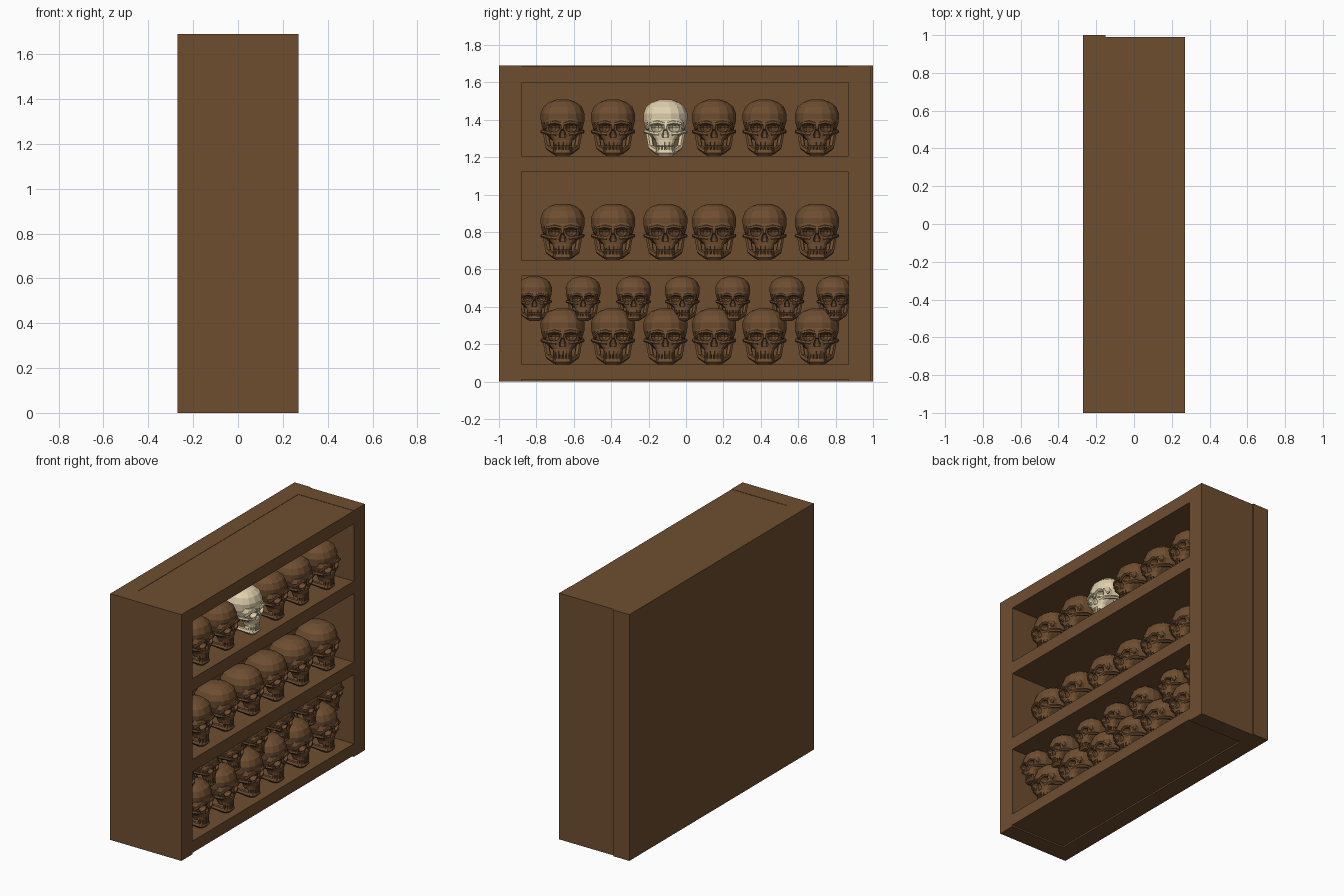
import bpy, bmesh, math
from mathutils import Matrix, Vector

if "Cube" in bpy.data.objects:
    bpy.data.objects.remove(bpy.data.objects["Cube"])


def material(name, rgb):
    m = bpy.data.materials.new(name)
    m.diffuse_color = (*rgb, 1)
    m.use_nodes = True
    m.node_tree.nodes["Principled BSDF"].inputs["Base Color"].default_value = m.diffuse_color
    return m


BROWN = material("brown wood", (0.156, 0.076, 0.030))
BONE = material("pale bone", (0.75, 0.64, 0.42))


def add_object(name, mesh):
    ob = bpy.data.objects.new(name, mesh)
    bpy.context.collection.objects.link(ob)
    return ob


def to_mesh(bm, name):
    bmesh.ops.recalc_face_normals(bm, faces=bm.faces)
    me = bpy.data.meshes.new(name)
    bm.to_mesh(me)
    bm.free()
    return me


def add_box(bm, lo, hi, turn=0):
    lo, hi = Vector(lo), Vector(hi)
    m = Matrix.Translation((lo + hi) / 2) @ Matrix.Rotation(turn, 4, 'Z') @ Matrix.Diagonal((*(hi - lo), 1))
    bmesh.ops.create_cube(bm, size=1, matrix=m)


def board(name, lo, hi):
    bm = bmesh.new()
    add_box(bm, lo, hi)
    me = to_mesh(bm, name)
    me.materials.append(BROWN)
    add_object(name, me)


def skin(bm, rings):
    """Bridge a stack of equal point rings and cap the ends."""
    vs = [[bm.verts.new(p) for p in r] for r in rings]
    n = len(vs[0])
    for a, b in zip(vs, vs[1:]):
        for i in range(n):
            j = (i + 1) % n
            bm.faces.new((a[i], a[j], b[j], b[i]))
    bm.faces.new(vs[0][::-1])
    bm.faces.new(vs[-1])


def loft(bm, sections, n, power):
    """Sections are (z, back x, front x, half width), as rounded rectangles."""
    rings = []
    for z, xb, xf, hw in sections:
        ring = []
        for i in range(n):
            a = math.tau * (i + 0.5) / n
            c, s = math.cos(a), math.sin(a)
            px = math.copysign(abs(c) ** (2 / power), c)
            py = math.copysign(abs(s) ** (2 / power), s)
            ring.append(((xb + xf) / 2 + px * (xf - xb) / 2, py * hw, z))
        rings.append(ring)
    skin(bm, rings)


def tube(bm, pts, r, n=6):
    pts = [Vector(p) for p in pts]
    rings = []
    for i, p in enumerate(pts):
        t = (pts[min(i + 1, len(pts) - 1)] - pts[max(i - 1, 0)]).normalized()
        u = t.cross(Vector((0.3, 0, 1))).normalized()
        v = t.cross(u)
        rings.append([p + r * (math.cos(math.tau * k / n) * u + math.sin(math.tau * k / n) * v)
                      for k in range(n)])
    skin(bm, rings)


def build_skull():
    # cranium
    bm = bmesh.new()
    loft(bm, [(.085, -.085, .03, .06), (.105, -.12, .06, .085), (.14, -.138, .10, .106),
              (.18, -.142, .121, .118), (.225, -.136, .123, .120), (.262, -.112, .108, .105),
              (.287, -.075, .078, .073), (.30, -.035, .035, .034)], 16, 2.3)
    head = add_object("cranium_helper", to_mesh(bm, "cranium"))
    # face block
    bm = bmesh.new()
    loft(bm, [(.055, .03, .114, .046), (.085, .02, .114, .055), (.11, 0, .117, .076),
              (.135, 0, .122, .091), (.17, 0, .127, .100), (.197, 0, .120, .092)], 16, 3.2)
    face = add_object("face_helper", to_mesh(bm, "face"))
    # eye sockets and nose opening
    bm = bmesh.new()
    for s in (1, -1):
        bmesh.ops.create_uvsphere(bm, u_segments=10, v_segments=6, radius=1,
                                  matrix=Matrix.Translation((.122, s * .047, .150))
                                  @ Matrix.Diagonal((.045, .032, .023, 1)))
    loft(bm, [(.098, .085, .15, .017), (.112, .085, .15, .019), (.143, .095, .15, .007)], 8, 4)
    holes = add_object("socket_helper", to_mesh(bm, "sockets"))

    for other, op in ((face, 'UNION'), (holes, 'DIFFERENCE')):
        other.hide_render = True
        mod = head.modifiers.new(op.lower(), 'BOOLEAN')
        mod.operation, mod.object, mod.solver = op, other, 'EXACT'
    deps = bpy.context.evaluated_depsgraph_get()
    carved = bpy.data.meshes.new_from_object(head.evaluated_get(deps))
    bm = bmesh.new()
    bm.from_mesh(carved)
    for ob in (head, face, holes):
        bpy.data.objects.remove(ob)

    for s in (1, -1):
        # brow ridge, cheek arch and jaw branch
        tube(bm, [(.122, s * .008, .170), (.124, s * .042, .179), (.112, s * .08, .171),
                  (.088, s * .098, .148)], .010)
        tube(bm, [(.110, s * .034, .115), (.098, s * .078, .122), (.04, s * .106, .130),
                  (-.03, s * .108, .130)], .011)
        tube(bm, [(.085, s * .040, .020), (.01, s * .076, .045), (-.015, s * .090, .125)], .016)
    # nose bridge
    tube(bm, [(.116, 0, .172), (.131, 0, .140)], .009)
    # chin
    loft(bm, [(0, .05, .106, .038), (.014, .045, .118, .050), (.036, .03, .110, .048)], 12, 3)
    # teeth
    for i in range(8):
        a = (i - 3.5) * .36
        x, y = .076 + .036 * math.cos(a), .044 * math.sin(a)
        for z0, z1 in ((.030, .051), (.053, .074)):
            add_box(bm, (x - .008, y - .0055, z0), (x + .008, y + .0055, z1), a)
    return to_mesh(bm, "skull")


# cabinet: back panel, sides and four boards leaving three openings
board("back_panel", (-.27, -1, 0), (-.15, 1, 1.69))
board("left_side", (-.15, -1, 0), (.27, -.88, 1.69))
board("right_side", (-.15, .87, 0), (.27, .99, 1.69))
for name, z0, z1 in (("bottom_board", .01, .09), ("lower_shelf", .565, .65),
                     ("upper_shelf", 1.12, 1.205), ("top_board", 1.60, 1.688)):
    board(name, (-.15, -.88, z0), (.27, .87, z1))

# skulls, all sharing one mesh apart from the pale one
skull = build_skull()
skull.materials.clear()
pale = skull.copy()
skull.materials.append(BROWN)
pale.materials.append(BONE)

LARGE = (-.66, -.39, -.11, .15, .42, .70)
SMALL = (-.81, -.55, -.28, -.02, .25, .54, .79)
for row, z, ys, size in (("bottom", .09, LARGE, 1), ("stacked", .325, SMALL, .79),
                         ("middle", .65, LARGE, 1), ("top", 1.207, LARGE, 1)):
    for i, y in enumerate(ys):
        special = row == "top" and i == 2
        ob = add_object("pale_skull" if special else f"{row}_skull_{i + 1}", pale if special else skull)
        ob.location = (.11, y, z)
        ob.scale = (size,) * 3
